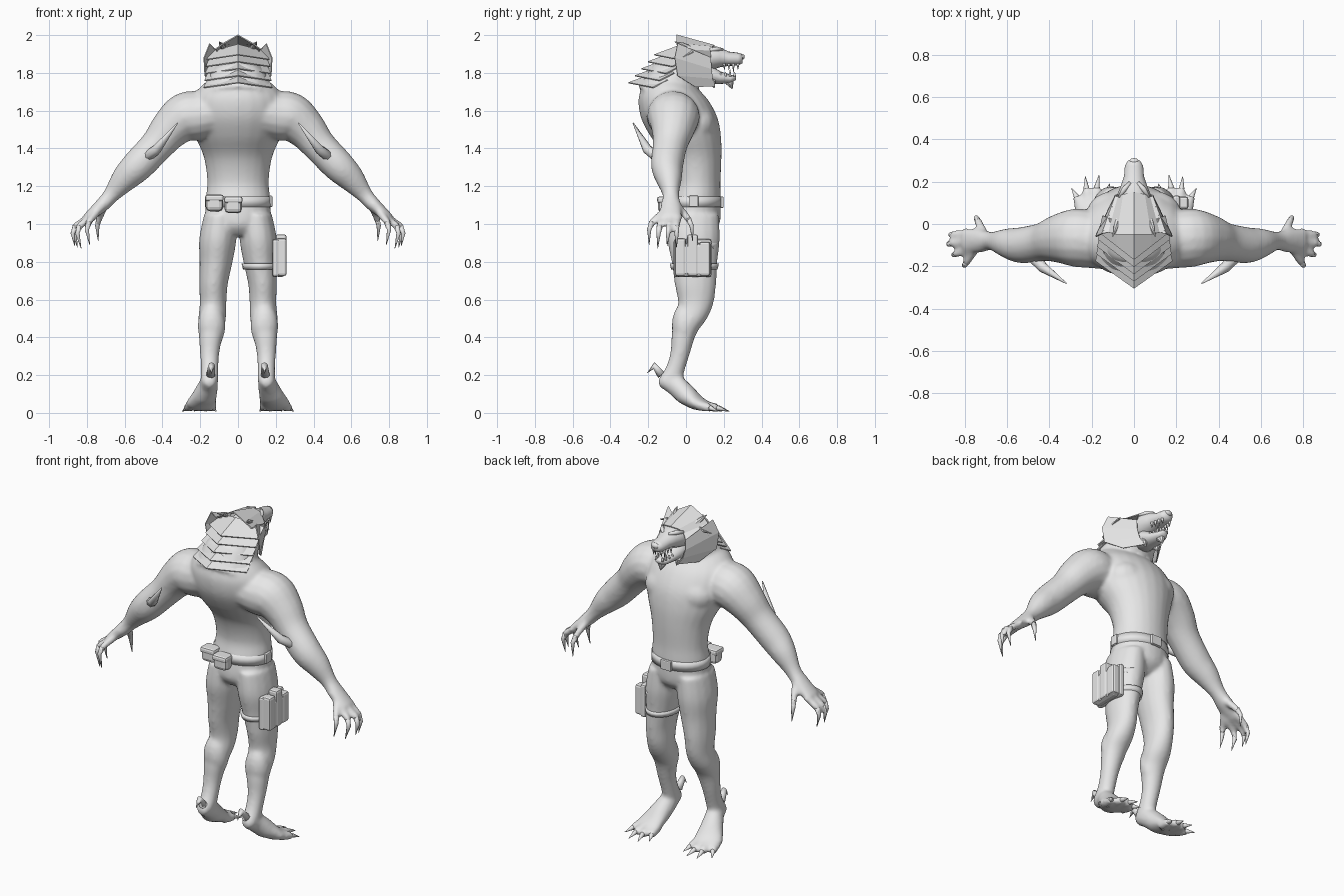
import bpy, bmesh, math
from mathutils import Vector, Matrix

cube = bpy.data.objects.get("Cube")
if cube:
    bpy.data.objects.remove(cube, do_unlink=True)

grey = bpy.data.materials.new("plain grey")
grey.use_nodes = True
grey.diffuse_color = (0.8, 0.8, 0.8, 1)
grey.node_tree.nodes["Principled BSDF"].inputs["Base Color"].default_value = grey.diffuse_color

UP, FORWARD = Vector((0, 0, 1)), Vector((0, 1, 0))
SIDES = (1, -1)


def refine(stations, steps=4):
    """Smooth curve of stations through the given ones."""
    rows = [Vector(s) for s in stations]
    result = []
    for i in range(len(rows) - 1):
        b, c = rows[i], rows[i + 1]
        before = (c - rows[max(i - 1, 0)]) / 2
        after = (rows[min(i + 2, len(rows) - 1)] - b) / 2
        for k in range(steps):
            t = k / steps
            u = t * t * (3 - 2 * t)
            result.append(b * (1 - u) + c * u + before * t * (1 - t) ** 2 - after * t * t * (1 - t))
    return result + [rows[-1]]


def tube(mesh, stations, reference=FORWARD, axis=None, count=16, flip=1):
    """Loft through (x, y, z, half width, half depth); flip mirrors x."""
    points = [Vector((flip * s[0], s[1], s[2])) for s in stations]
    rings = []
    for i, station in enumerate(stations):
        along = axis or points[min(i + 1, len(points) - 1)] - points[max(i - 1, 0)]
        across = reference.cross(along).normalized()
        depth = along.cross(across).normalized()
        ring = []
        for k in range(count):
            angle = math.tau * k / count
            offset = across * station[3] * math.cos(angle) + depth * station[-1] * math.sin(angle)
            ring.append(mesh.verts.new(points[i] + offset))
        rings.append(ring)
    for low, high in zip(rings, rings[1:]):
        for k in range(count):
            n = (k + 1) % count
            mesh.faces.new((low[k], low[n], high[n], high[k]))
    mesh.faces.new(rings[0][::-1])
    mesh.faces.new(rings[-1])


def ball(mesh, centre, size, flip=1):
    place = Matrix.Translation((flip * centre[0], centre[1], centre[2])) @ Matrix.Diagonal((*size, 1))
    bmesh.ops.create_uvsphere(mesh, u_segments=16, v_segments=10, radius=1, matrix=place)


def claw(mesh, base, bend, tip, radius, flip=1):
    tube(mesh, [(*base, radius), (*bend, radius * 0.75), (*tip, radius * 0.08)],
         reference=Vector((0.3, 0.9, 0.2)), count=8, flip=flip)


def sheet(mesh, inner, outer):
    """Strip of plates between two rows of points."""
    a, b = [[mesh.verts.new(p) for p in row] for row in (inner, outer)]
    for i in range(len(a) - 1):
        mesh.faces.new((a[i], a[i + 1], b[i + 1], b[i]))


def finish(mesh, name, smooth=True):
    bmesh.ops.recalc_face_normals(mesh, faces=mesh.faces)
    data = bpy.data.meshes.new(name)
    mesh.to_mesh(data)
    mesh.free()
    data.materials.append(grey)
    for face in data.polygons:
        face.use_smooth = smooth
    thing = bpy.data.objects.new(name, data)
    bpy.context.collection.objects.link(thing)
    return thing


def block(name, centre, size, bevel=0.012):
    mesh = bmesh.new()
    bmesh.ops.create_cube(mesh, size=1, matrix=Matrix.Translation(centre) @ Matrix.Diagonal((*size, 1)))
    thing = finish(mesh, name, smooth=False)
    rounding = thing.modifiers.new("rounding", "BEVEL")
    rounding.width, rounding.segments = bevel, 2


body, claws, spikes = bmesh.new(), bmesh.new(), bmesh.new()

# Trunk and neck
tube(body, refine([(0, .03, .94, .07, .09), (0, .038, 1, .16, .14), (0, .047, 1.12, .172, .138),
                   (0, .055, 1.22, .163, .128), (0, .04, 1.35, .18, .148), (0, 0, 1.46, .225, .186),
                   (0, -.035, 1.56, .255, .203), (0, -.065, 1.65, .25, .187),
                   (0, -.085, 1.71, .215, .155), (0, -.1, 1.76, .16, .12)]), axis=UP, count=24)
tube(body, [(0, -.12, 1.66, .19, .15), (0, -.07, 1.76, .16, .135), (0, .02, 1.83, .125, .1),
            (0, .06, 1.87, .085, .07)], count=20)

for s in SIDES:
    # Chest, seat and calf muscles
    ball(body, (.09, .06, 1.53), (.13, .097, .1), s)
    ball(body, (.09, .005, .99), (.09, .1, .11), s)
    ball(body, (.14, -.012, .46), (.074, .064, .12), s)
    # Arm from shoulder to palm
    tube(body, refine([(.08, -.1, 1.6, .11, .12), (.2, -.075, 1.575, .13, .135), (.28, -.065, 1.565, .13, .138),
                       (.36, -.07, 1.5, .108, .115), (.43, -.085, 1.415, .09, .092),
                       (.53, -.1, 1.31, .086, .086), (.6, -.09, 1.24, .072, .07), (.67, -.08, 1.155, .045, .044),
                       (.72, -.08, 1.1, .038, .055), (.8, -.08, 1.03, .026, .062)]), flip=s)
    # Fingers and thumb with claws
    for base, knuckle, end, tip in (
            ((.78, -.045, 1.04), (.85, -.05, .99), (.865, -.05, .95), (.85, -.05, .875)),
            ((.78, -.085, 1.04), (.86, -.09, .99), (.875, -.095, .95), (.865, -.1, .885)),
            ((.77, -.12, 1.04), (.84, -.14, .99), (.85, -.145, .95), (.83, -.15, .87)),
            ((.75, -.12, 1.06), (.79, -.18, 1.01), (.8, -.195, .97), (.785, -.195, .89)),
            ((.71, -.04, 1.09), (.735, .01, 1.03), (.745, .03, .99), (.74, .035, .91))):
        tube(body, [(*base, .022), (*knuckle, .02), (*end, .016)], count=10, flip=s)
        claw(claws, knuckle, end, tip, .016, s)
    # Elbow spike
    claw(spikes, (.53, -.1, 1.32), (.43, -.205, 1.395), (.32, -.28, 1.535), .034, s)
    # Leg down to the raised heel
    tube(body, refine([(.095, .04, 1.05, .085, .135), (.107, .04, .92, .099, .14), (.116, .045, .8, .088, .122),
                       (.13, .05, .68, .076, .11), (.132, .052, .58, .071, .094), (.137, .027, .5, .074, .085),
                       (.143, -.01, .42, .066, .066), (.15, -.03, .32, .052, .053), (.15, -.055, .24, .047, .053),
                       (.15, -.085, .17, .046, .064), (.15, -.085, .13, .03, .045)]), axis=UP, flip=s)
    # Foot, toes and claws
    tube(body, [(.15, -.13, .18, .038, .04), (.155, -.06, .152, .05, .058), (.175, 0, .096, .066, .056),
                (.195, .06, .052, .084, .04), (.208, .11, .034, .08, .025)], reference=UP, flip=s)
    for base, end, tip in (((.145, .07), (.13, .15), (.115, .19)), ((.175, .09), (.175, .175), (.165, .23)),
                           ((.21, .09), (.225, .17), (.23, .225)), ((.245, .07), (.272, .13), (.295, .17))):
        tube(body, [(*base, .04, .03), (*end, .025, .022)], reference=UP, count=10, flip=s)
        claw(claws, (*base, .03), (*end, .026), (*tip, .008), .018, s)
    claw(claws, (.145, -.13, .2), (.14, -.17, .25), (.14, -.205, .21), .024, s)

body_object = finish(body, "body")
merge = body_object.modifiers.new("merge", "REMESH")
merge.mode, merge.voxel_size, merge.use_smooth_shade = "VOXEL", .01, True
soften = body_object.modifiers.new("soften", "SMOOTH")
soften.factor, soften.iterations = .5, 12
finish(claws, "claws")
finish(spikes, "elbow_spikes")

# Head, snout, lower jaw and nose
head = bmesh.new()
tube(head, [(0, -.03, 1.87, .07, .05), (0, .05, 1.87, .085, .075), (0, .13, 1.88, .082, .066),
            (0, .18, 1.882, .062, .052), (0, .225, 1.875, .047, .038), (0, .275, 1.873, .043, .034),
            (0, .3, 1.875, .028, .024)], reference=UP, axis=FORWARD)
tube(head, [(0, .02, 1.8, .075, .06), (0, .13, 1.79, .068, .05), (0, .18, 1.775, .05, .034),
            (0, .235, 1.768, .037, .022), (0, .265, 1.776, .02, .013)], reference=UP, axis=FORWARD)
ball(head, (0, .295, 1.885), (.024, .016, .016))
for s in SIDES:
    tube(head, [(.018, .195, 1.922, .008), (.045, .165, 1.926, .013), (.07, .125, 1.922, .008)], count=8, flip=s)
finish(head, "head")

# Teeth, chin tuft and ears
teeth, tufts = bmesh.new(), bmesh.new()
for s in SIDES:
    for i in range(4):
        y, x = .275 - .024 * i, .026 + .005 * i
        long = .045 if i == 1 else .03
        claw(teeth, (x, y, 1.85), (x, y, 1.842), (x, y, 1.845 - long), .009, s)
        claw(teeth, (x - .004, y - .018, 1.78), (x - .004, y - .018, 1.795), (x - .004, y - .018, 1.775 + long), .008, s)
    claw(tufts, (.075, .02, 1.93), (.088, -.02, 1.95), (.1, -.06, 1.965), .016, s)
    claw(tufts, (.04, .13, 1.765), (.045, .14, 1.75), (.04, .15, 1.72), .025, s)
claw(tufts, (0, .215, 1.77), (0, .235, 1.745), (0, .245, 1.715), .028)
finish(teeth, "teeth")
finish(tufts, "ears_and_chin_tufts", smooth=False)

# Fur collar flaring around the head
collar = bmesh.new()
inner = [(0, .15, 1.945), (.05, .14, 1.938), (.075, .13, 1.915), (.088, .13, 1.88),
         (.088, .135, 1.82), (.075, .14, 1.77), (.05, .15, 1.73)]
outer = [(0, -.05, 2), (.08, -.05, 1.955), (.12, -.04, 1.925), (.15, -.045, 1.955),
         (.18, -.06, 1.88), (.175, -.045, 1.785), (.12, .05, 1.725)]
for s in SIDES:
    sheet(collar, *[[(s * x, y, z) for x, y, z in row] for row in (inner, outer)])

# Layered pointed fur down the nape
for k in range(5):
    y, z = -.02 - .034 * k, 1.95 - .037 * k
    roots, rims = [], []
    for i in range(-2, 3):
        t = abs(i) / 2
        x = (.165 + .004 * k) * (i / 2)
        roots.append((x * .9, y + .06 * t, z - .04 * t))
        rims.append((x, y - .148 + .13 * t, z - .055 - .025 * t))
    sheet(collar, roots, rims)
bmesh.ops.remove_doubles(collar, verts=collar.verts, dist=.0005)
collar_object = finish(collar, "fur_collar", smooth=False)
thick = collar_object.modifiers.new("thickness", "SOLIDIFY")
thick.thickness, thick.offset = .006, 0

# Belt, buckle and thigh straps
straps = bmesh.new()
tube(straps, [(0, .047, 1.09, .176, .142), (0, .047, 1.145, .174, .14)], axis=UP, count=28)
for z in (.76, .87):
    tube(straps, [(.117, .044, z, .091, .123), (.115, .044, z + .03, .096, .13)], axis=UP, count=20)
finish(straps, "belt_and_thigh_straps")
block("belt_buckle", (0, .187, 1.115), (.07, .025, .06), .006)
block("side_clip", (.17, .04, 1.12), (.025, .05, .06), .006)

# Back pouches
for name, x, y, z in (("outer", -.125, -.08, 1.11), ("inner", -.025, -.11, 1.1)):
    block(name + "_pouch", (x, y, z), (.092, .075, .085), .022)
    block(name + "_pouch_flap", (x, y - .003, z + .028), (.098, .08, .035), .012)

# Thigh holster with three slots
block("holster_back", (.2, .035, .82), (.035, .2, .2))
block("holster_body", (.223, .035, .81), (.06, .18, .18), .02)
for i, height in enumerate((.2, .22, .18)):
    y = -.03 + .065 * i
    block("holster_slot", (.228, y, .725 + height / 2), (.058, .058, height))
